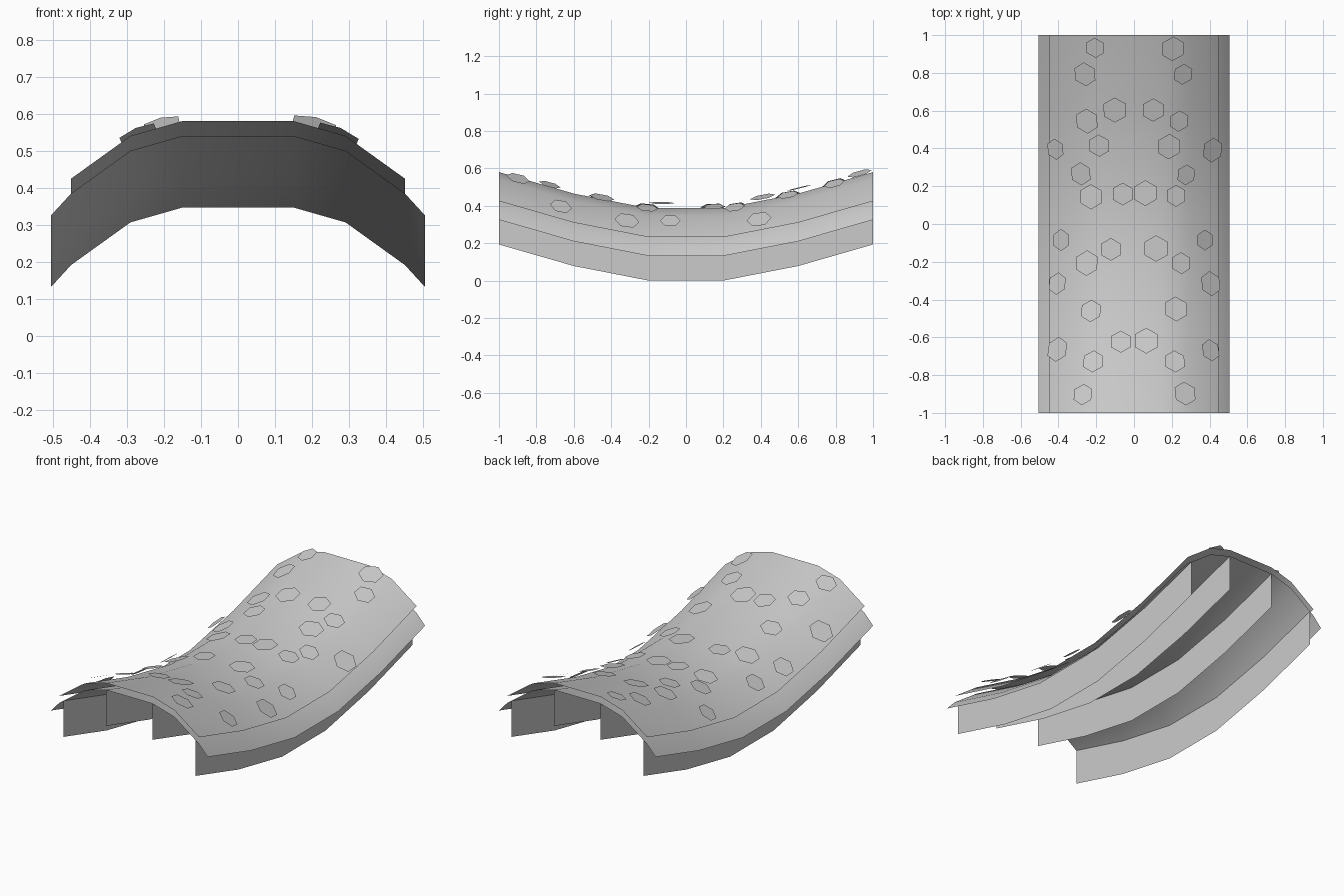
import bpy, bmesh
from math import pi, sin, cos
from mathutils import Vector

if "Cube" in bpy.data.objects:
    bpy.data.objects.remove(bpy.data.objects["Cube"])

# Cross-section drop (x, dz) and lengthwise rise (y, dz)
TOP = [(-.45, -.155), (-.29, -.04), (-.15, 0), (.15, 0), (.29, -.04), (.45, -.155)]
UNDER = [(-.505, -.215)] + TOP + [(.505, -.215)]
ARC = [(-1, .193), (-.6, .078), (-.2, 0), (.2, 0), (.6, .078), (1, .193)]
CROWN = .387
GAP = .04


def lerp(pts, t):
    for (a, za), (b, zb) in zip(pts, pts[1:]):
        if t <= b:
            break
    return za + (zb - za) * (t - a) / (b - a)


def height(x, y):
    return CROWN + lerp(TOP, x) + lerp(ARC, y)


def make(name, bm, smooth=True):
    me = bpy.data.meshes.new(name)
    bm.to_mesh(me)
    bm.free()
    for p in me.polygons:
        p.use_smooth = smooth
    ob = bpy.data.objects.new(name, me)
    bpy.context.collection.objects.link(ob)
    return ob


def sheet(name, section):
    """Sweep a section of (x, z) points along the lengthwise arc."""
    bm = bmesh.new()
    rows = [[bm.verts.new((x, y, z + dz)) for x, z in section] for y, dz in ARC]
    for r, s in zip(rows, rows[1:]):
        for i in range(len(section) - 1):
            bm.faces.new((r[i], r[i + 1], s[i + 1], s[i]))
    return make(name, bm)


# Two curved skins, one just under the other
sheet("upper_skin", [(x, CROWN + z) for x, z in TOP])
sheet("lower_skin", [(x, CROWN - GAP + z) for x, z in UNDER])

# Thin hanging ribs
for i, x in enumerate((-.425, -.15, .15, .425)):
    z = CROWN - GAP + lerp(TOP, x)
    low = 0 if abs(x) > .3 else z - .21
    sheet("rib_%d" % (i + 1), [(x, low), (x, z)])

# Hexagonal studs: x, y, radius
STUDS = [
    (-.20, .94, .055), (-.25, .80, .065), (-.10, .61, .068), (-.24, .55, .067),
    (-.18, .42, .06), (-.40, .40, .057), (-.27, .27, .062), (-.22, .145, .067),
    (-.06, .16, .06), (-.37, -.085, .058), (-.12, -.135, .06), (-.24, -.21, .068),
    (-.39, -.32, .06), (-.22, -.465, .06), (-.07, -.63, .06), (-.39, -.67, .068),
    (-.21, -.735, .06), (-.26, -.91, .058),
    (.20, .935, .067), (.25, .80, .057), (.10, .61, .063), (.23, .55, .057),
    (.18, .415, .068), (.40, .395, .067), (.265, .265, .055), (.215, .15, .058),
    (.06, .165, .068), (.36, -.085, .055), (.115, -.13, .07), (.24, -.21, .058),
    (.39, -.32, .067), (.215, -.455, .067), (.065, -.625, .07), (.39, -.675, .06),
    (.21, -.735, .06), (.26, -.905, .065)]

bm = bmesh.new()
for x, y, r in STUDS:
    d = .08
    sx = (height(x + d, y) - height(x - d, y)) / (2 * d)
    sy = (height(x, y + d) - height(x, y - d)) / (2 * d)
    n = Vector((-sx, -sy, 1)).normalized()
    v = (Vector((0, 1, 0)) - n * n.y).normalized()
    u = v.cross(n)
    c = Vector((x, y, height(x, y))) + n * .028
    ring = [bm.verts.new(c + r * (u * sin(k * pi / 3) + v * cos(k * pi / 3)))
            for k in range(6)]
    f = bm.faces.new(ring)
    f.normal_update()
    if f.normal.z < 0:
        f.normal_flip()
make("hex_studs", bm, False)
